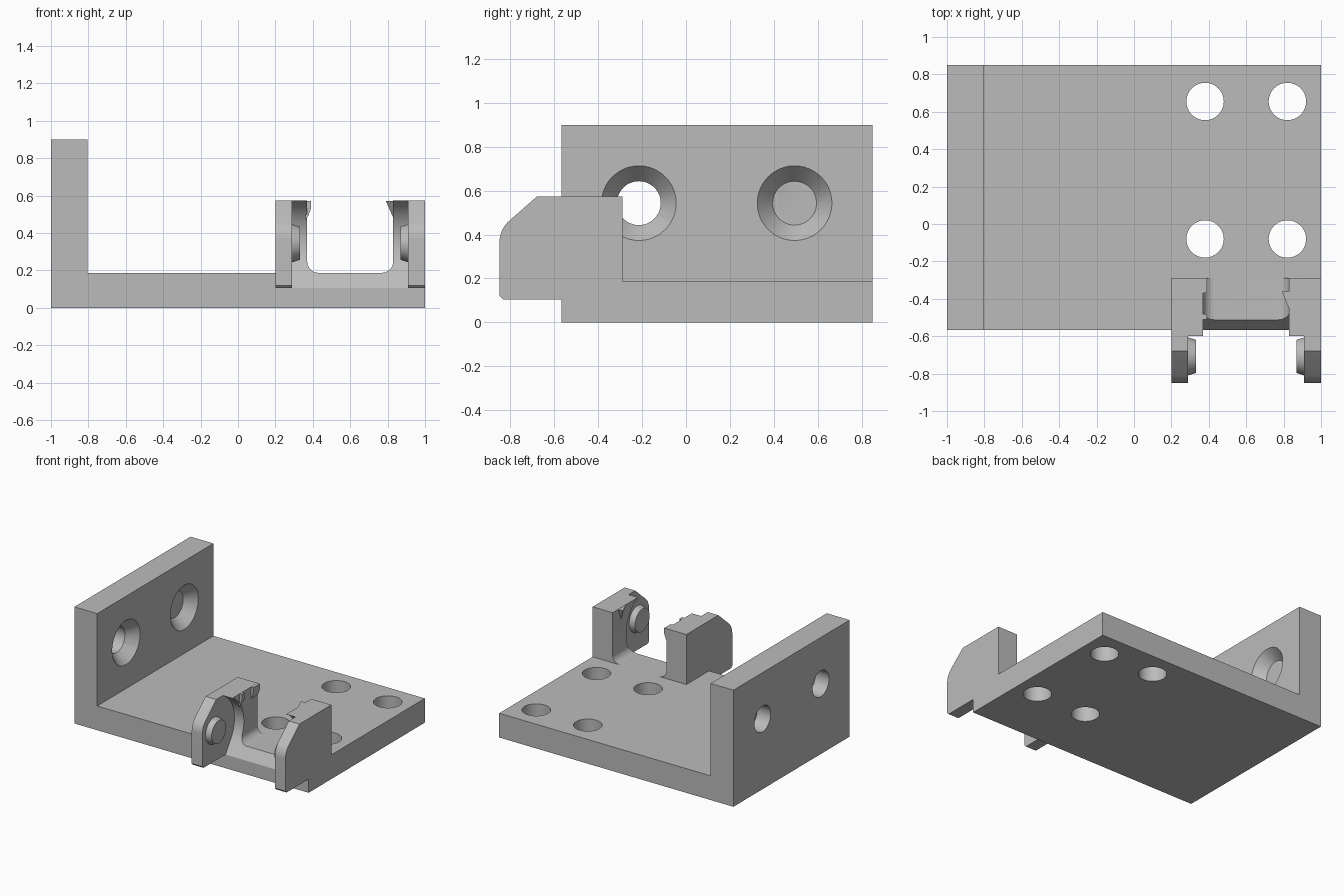
import bpy, bmesh, math
from mathutils import Matrix, Vector

if "Cube" in bpy.data.objects:
    bpy.data.objects.remove(bpy.data.objects["Cube"], do_unlink=True)

grey = bpy.data.materials.new("plain grey")
grey.use_nodes = True
tone = (0.5, 0.5, 0.5, 1)
grey.diffuse_color = tone
grey.node_tree.nodes["Principled BSDF"].inputs["Base Color"].default_value = tone


def finish(name, bm):
    bmesh.ops.recalc_face_normals(bm, faces=bm.faces)
    mesh = bpy.data.meshes.new(name)
    bm.to_mesh(mesh)
    bm.free()
    mesh.materials.append(grey)
    obj = bpy.data.objects.new(name, mesh)
    bpy.context.collection.objects.link(obj)
    return obj


def prism(name, profile, axis, start, end):
    """Extrude a profile along x (points are y, z) or y (points are x, z)."""
    bm = bmesh.new()
    place = (lambda a, b: (start, a, b)) if axis == "x" else (lambda a, b: (a, start, b))
    face = bm.faces.new([bm.verts.new(place(a, b)) for a, b in profile])
    new = bmesh.ops.extrude_face_region(bm, geom=[face])["geom"]
    step = Vector((end - start, 0, 0) if axis == "x" else (0, end - start, 0))
    bmesh.ops.translate(bm, vec=step, verts=[v for v in new if isinstance(v, bmesh.types.BMVert)])
    return finish(name, bm)


def cone(name, centre, r1, r2, depth, axis):
    bm = bmesh.new()
    turn = Matrix.Rotation(math.pi / 2, 4, "Y") if axis == "x" else Matrix()
    bmesh.ops.create_cone(bm, cap_ends=True, segments=48, radius1=r1, radius2=r2,
                          depth=depth, matrix=Matrix.Translation(centre) @ turn)
    return finish(name, bm)


def arc(cx, cy, r, a0, a1, n):
    angles = [math.radians(a0 + (a1 - a0) * i / n) for i in range(n + 1)]
    return [(cx + r * math.cos(a), cy + r * math.sin(a)) for a in angles]


def combine(target, tool, operation):
    mod = target.modifiers.new(operation.lower(), "BOOLEAN")
    mod.operation, mod.object, mod.solver = operation, tool, "EXACT"
    bpy.context.view_layer.objects.active = target
    bpy.ops.object.modifier_apply(modifier=mod.name)
    bpy.data.objects.remove(tool, do_unlink=True)


# L-shaped plate with upright wall
bracket = prism("angle_bracket", [(-1, 0), (1, 0), (1, 0.187), (-0.805, 0.187),
                                  (-0.805, 0.9), (-1, 0.9)], "y", -0.567, 0.85)

# Hinge block, with chamfered and rounded nose
nose = arc(-0.72, 0.365, 0.13, 180, 135, 8)
block = prism("hinge_block", [(-0.29, 0.105), (-0.29, 0.573), (-0.68, 0.573)] + nose[::-1]
              + [(-0.85, 0.12), (-0.835, 0.105)], "x", 0.2, 1.0)
combine(bracket, block, "UNION")

# Channel between the ears, with filleted floor
channel = [(0.37, 0.7)] + arc(0.43, 0.247, 0.06, 180, 270, 8) \
    + arc(0.77, 0.247, 0.06, 270, 360, 8) + [(0.83, 0.7)]
combine(bracket, prism("channel_cutter", channel, "y", -0.95, -0.28), "DIFFERENCE")

# Curved clearance around the hinge axis
clearance = [(-0.95, 0.085), (-0.58, 0.085), (-0.57, 0.1)] \
    + arc(-0.71, 0.345, 0.253, -38, 64, 20) + [(-0.6, 0.7), (-0.95, 0.7)]
combine(bracket, prism("clearance_cutter", clearance, "x", 0.29, 0.91), "DIFFERENCE")

# Mounting holes in the plate
for x in (0.38, 0.82):
    for y in (-0.08, 0.655):
        combine(bracket, cone("hole_cutter", (x, y, 0.1), 0.1, 0.1, 0.5, "z"), "DIFFERENCE")

# Countersunk holes in the wall
for y in (-0.215, 0.495):
    combine(bracket, cone("hole_cutter", (-0.9, y, 0.543), 0.1, 0.1, 0.5, "x"), "DIFFERENCE")
    combine(bracket, cone("sink_cutter", (-0.84, y, 0.543), 0.1, 0.179, 0.09, "x"), "DIFFERENCE")

# Tapered hinge pins, one on each ear
pins = [cone("right_pin", (0.307, -0.708, 0.345), 0.104, 0.088, 0.05, "x"),
        cone("left_pin", (0.893, -0.708, 0.345), 0.088, 0.104, 0.05, "x")]

# Small ledges at the top of the right ear
ledge = [(0.36, 0.47), (0.375, 0.49), (0.39, 0.53), (0.39, 0.572), (0.36, 0.572)]
ledges = [prism("back_ledge", ledge, "y", -0.37, -0.29),
          prism("front_ledge", ledge, "y", -0.51, -0.48)]

# Pointed catch at the top of the left ear
bm = bmesh.new()
for p in ((0.79, -0.36, 0.572), (0.84, -0.36, 0.572), (0.91, -0.6, 0.572),
          (0.84, -0.48, 0.572), (0.835, -0.4, 0.47)):
    bm.verts.new(p)
bmesh.ops.convex_hull(bm, input=bm.verts)
catch = finish("left_catch", bm)

# Smooth the round surfaces and keep sharp edges
bpy.ops.object.select_all(action="DESELECT")
for obj in [bracket] + pins:
    obj.select_set(True)
bpy.context.view_layer.objects.active = bracket
bpy.ops.object.shade_smooth_by_angle(angle=math.radians(25))
